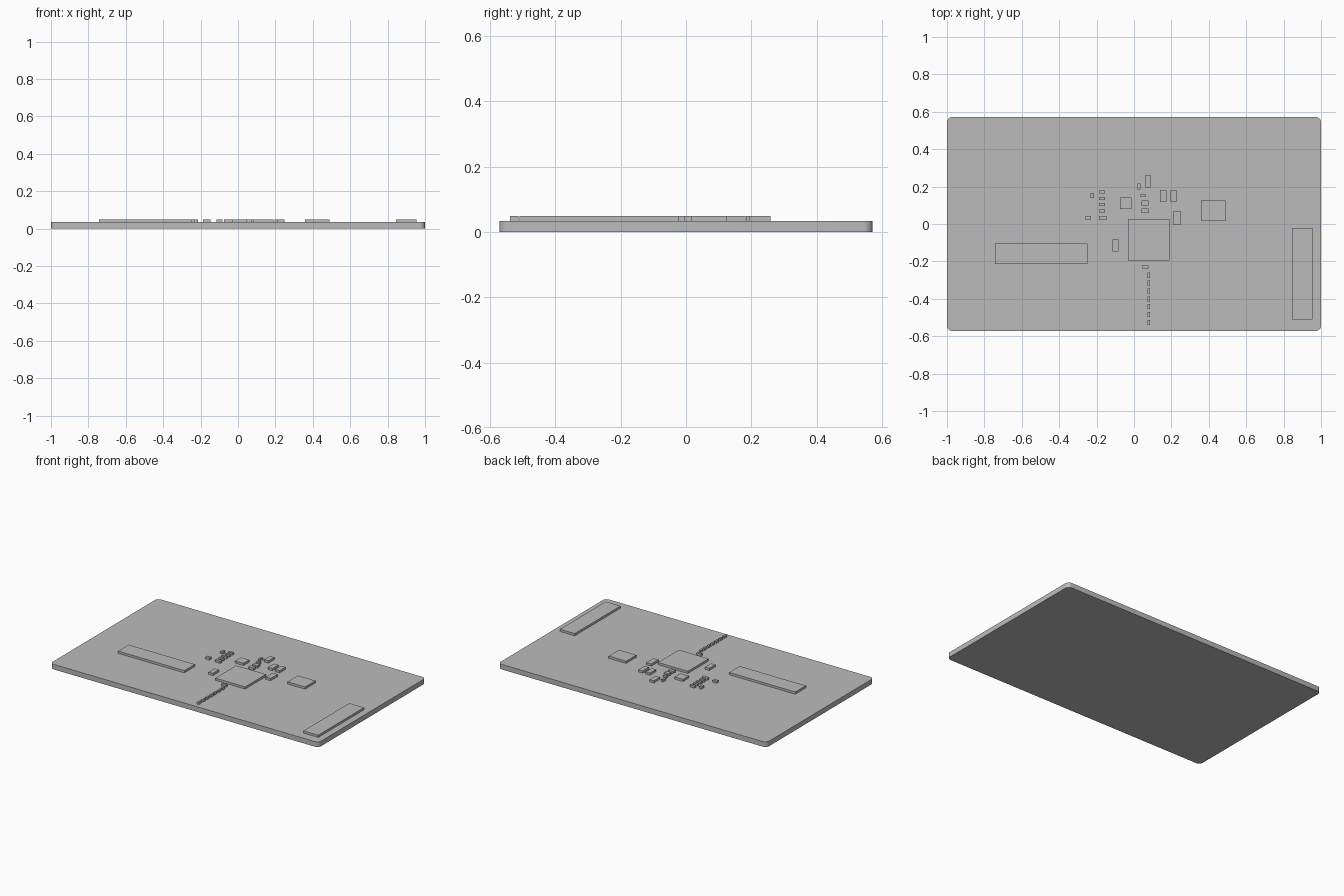
import bpy
import bmesh

default_cube = bpy.data.objects.get("Cube")
if default_cube:
    bpy.data.objects.remove(default_cube, do_unlink=True)

BOARD_TOP = 0.034
PART_TOP = 0.049

grey = bpy.data.materials.new("plain_grey")
grey.use_nodes = True
grey.diffuse_color = (0.5, 0.5, 0.5, 1)
grey.node_tree.nodes["Principled BSDF"].inputs["Base Color"].default_value = grey.diffuse_color


def add_block(name, x, y, width, depth, bottom=BOARD_TOP, top=PART_TOP, corner=0):
    """Upright block centred on x, y, with optional rounded vertical corners."""
    bm = bmesh.new()
    bmesh.ops.create_cube(bm, size=1)
    bmesh.ops.scale(bm, vec=(width, depth, top - bottom), verts=bm.verts)
    if corner:
        upright = [e for e in bm.edges
                   if abs(e.verts[0].co.z - e.verts[1].co.z) > (top - bottom) / 2]
        bmesh.ops.bevel(bm, geom=upright, offset=corner, segments=8,
                        profile=0.5, affect='EDGES')
    mesh = bpy.data.meshes.new(name)
    bm.to_mesh(mesh)
    bm.free()
    mesh.materials.append(grey)
    block = bpy.data.objects.new(name, mesh)
    block.location = (x, y, (bottom + top) / 2)
    bpy.context.collection.objects.link(block)
    return block


# Circuit board with rounded corners
board = add_block("board", 0, 0, 2, 1.143, bottom=0, top=BOARD_TOP, corner=0.028)
bpy.ops.object.select_all(action='DESELECT')
board.select_set(True)
bpy.context.view_layer.objects.active = board
bpy.ops.object.shade_smooth_by_angle()

# Large packages and connectors
add_block("main_chip", 0.078, -0.083, 0.222, 0.222)
add_block("left_side_connector", 0.9, -0.266, 0.11, 0.488)
add_block("right_side_connector", -0.496, -0.159, 0.493, 0.112)
add_block("memory_chip", 0.424, 0.07, 0.13, 0.11)
add_block("regulator_chip", -0.045, 0.11, 0.062, 0.062)

# Tall capacitors around the main chip
for x, y in ((0.157, 0.15), (0.211, 0.15), (-0.1, -0.115), (0.074, 0.227)):
    add_block("capacitor", x, y, 0.032, 0.064)
add_block("large_capacitor", 0.229, 0.032, 0.037, 0.075)

# Wide capacitors behind the main chip
for y in (0.07, 0.112):
    add_block("wide_capacitor", 0.058, y, 0.037, 0.025)

# Row of resistors beside the regulator
for i in range(4):
    add_block("row_resistor", -0.171, 0.171 - i * 0.034, 0.034, 0.016)
add_block("row_end_resistor", -0.168, 0.032, 0.04, 0.02)

# Loose small resistors
add_block("resistor_back", 0.027, 0.2, 0.014, 0.032)
add_block("resistor_middle", 0.047, 0.152, 0.027, 0.016)
add_block("resistor_front", 0.06, -0.229, 0.034, 0.016)
add_block("resistor_far_right", -0.244, 0.034, 0.028, 0.02)
add_block("resistor_outer", -0.223, 0.153, 0.018, 0.028)

# Line of indicator lamps running to the front edge
for i in range(7):
    add_block("indicator_lamp", 0.08, -0.274 - i * 0.042, 0.013, 0.027)
